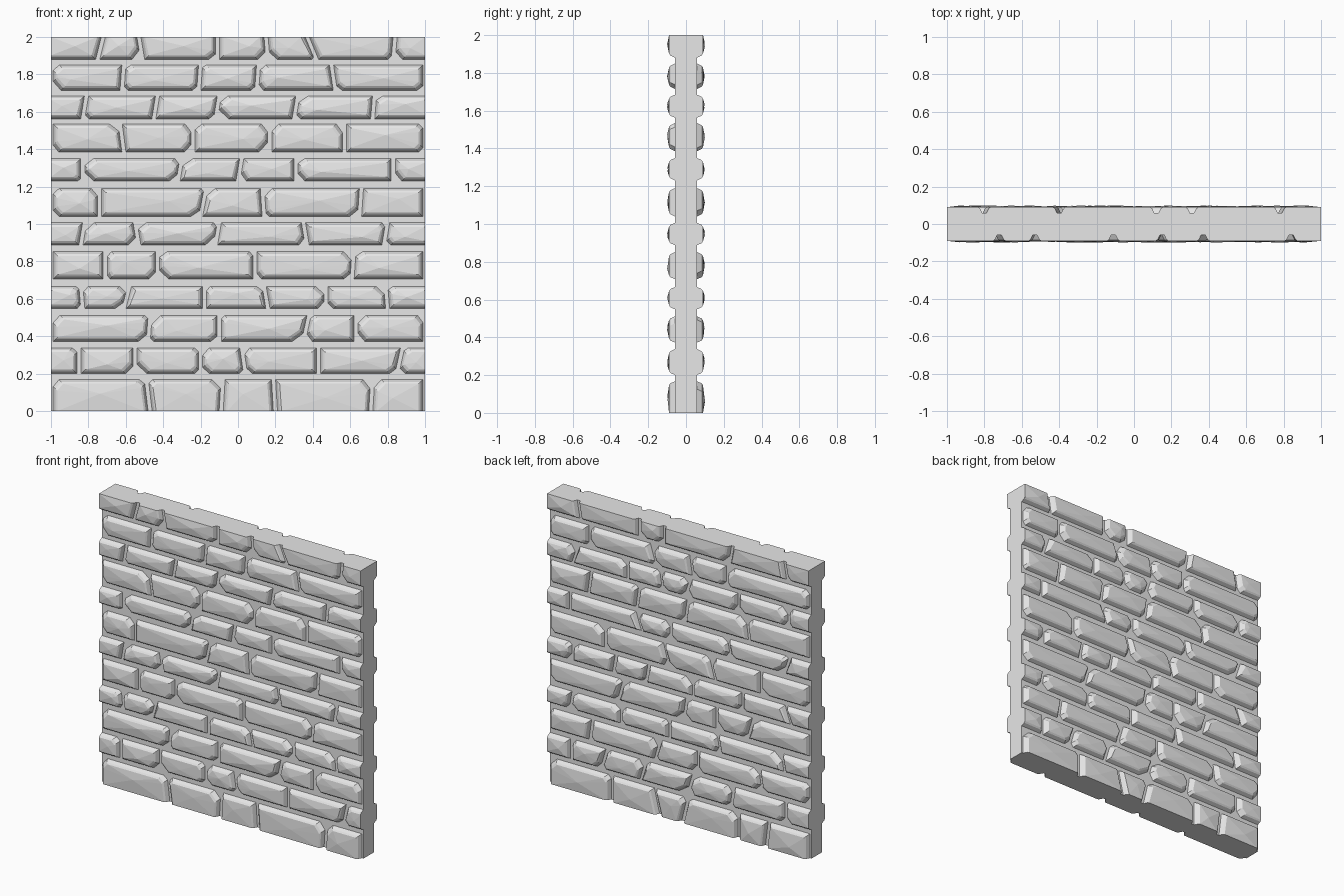
import bpy
import bmesh
import random
from mathutils import Vector

random.seed(4)
if "Cube" in bpy.data.objects:
    bpy.data.objects.remove(bpy.data.objects["Cube"], do_unlink=True)

CORE = 0.058      # half thickness of the mortar core
JOINT = 0.011     # half width of a vertical joint

# Lower and upper height of every course, bottom to top
COURSES = [(0, .168), (.2, .338), (.372, .512), (.548, .667), (.707, .852), (.887, 1.007),
           (1.04, 1.19), (1.23, 1.35), (1.385, 1.535), (1.562, 1.685), (1.715, 1.85), (1.88, 2)]

# Vertical joints in hundredths: (foot, head) for each course
FRONT = [
    [(-47, -49), (-9, -8), (20, 19), (71, 72)],
    [(-85, -85), (-55, -55), (-20, -20), (4, 2), (43, 43), (85, 88)],
    [(-48, -47), (-10, -10), (35, 38), (63, 63)],
    [(-83, -84), (-61, -58), (-18, -18), (16, 14), (47, 47), (80, 79)],
    [(-71, -71), (-43, -43), (9, 9), (61, 62)],
    [(-84, -82), (-53, -55), (-12, -10), (37, 35), (78, 80)],
    [(-74, -74), (-20, -17), (14, 13), (65, 66)],
    [(-83, -83), (-32, -30), (0, 2), (31, 31), (83, 83)],
    [(-61, -63), (-24, -24), (17, 17), (57, 57)],
    [(-83, -81), (-45, -43), (-12, -10), (30, 32), (72, 73)],
    [(-62, -61), (-21, -20), (10, 11), (52, 50)],
    [(-75, -72), (-51, -53), (-11, -11), (16, 15), (42, 37), (83, 84)],
]

# The other face: joint centres only, their lean is varied at random
BACK = [
    [-67, -45, -4, 17, 52],
    [-81, -40, -8, 28, 58, 83],
    [-62, -14, 17, 68],
    [-79, -30, 8, 45, 83],
    [-54, -28, -4, 45],
    [-83, -48, -10, 25, 50, 82],
    [-62, -25, 10, 57],
    [-82, -38, 7, 31, 84],
    [-52, -5, 32, 69],
    [-83, -45, -6, 14, 40, 80],
    [-36, -9, 20, 69],
    [-81, -39, 12, 31, 77],
]


def lean_joint(x):
    lean = random.choice([-2, -1, 0, 0, 1, 2])
    return (x - lean, x + lean)


def outline(foot, head, z0, z1, free, cuts, inset):
    """Stone outline, counter-clockwise; free = which of left, right, bottom, top are inset."""
    left, right, bottom, top = [inset * f for f in free]
    corners = [Vector((foot[0] + left, z0 + bottom)), Vector((foot[1] - right, z0 + bottom)),
               Vector((head[1] - right, z1 - top)), Vector((head[0] + left, z1 - top))]
    points = []
    for i, corner in enumerate(corners):
        if not cuts[i]:
            points.append(corner)
            continue
        before = (corners[i - 1] - corner).normalized()
        after = (corners[(i + 1) % len(corners)] - corner).normalized()
        points += [corner + before * cuts[i][0], corner + after * cuts[i][1]]
    return points


def add_stone(bm, side, foot, head, z0, z1, free):
    """Steep walls, a narrow bevel and a shallow faceted crown."""
    width = min(foot[1] - foot[0], head[1] - head[0])
    limit = min(0.05, width * 0.3)
    cuts = []
    for a, b in ((0, 2), (1, 2), (1, 3), (0, 3)):
        chipped = free[a] and free[b] and random.random() < 0.5
        size = random.uniform(0.3, 1) * limit
        cuts.append((size, size * random.uniform(0.7, 1.2)) if chipped else None)
    rings = []
    for inset, depth in ((0, CORE), (0.012, 0.083), (0.022, 0.09)):
        points = outline(foot, head, z0, z1, free, cuts, inset)
        rings.append([bm.verts.new((p.x, side * depth, p.y)) for p in points])
    centre = sum((v.co for v in rings[-1]), Vector()) / len(rings[-1])
    centre.x += random.uniform(-0.15, 0.15) * width
    centre.z += random.uniform(-0.02, 0.02)
    centre.y = side * random.uniform(0.093, 0.1)
    peak = bm.verts.new(centre)

    def face(verts):
        bm.faces.new(verts if side < 0 else verts[::-1])

    count = len(rings[0])
    for i in range(count):
        j = (i + 1) % count
        for outer, inner in zip(rings, rings[1:]):
            face([outer[i], outer[j], inner[j], inner[i]])
        face([rings[-1][i], rings[-1][j], peak])


def finish(bm, name):
    mesh = bpy.data.meshes.new(name)
    bm.to_mesh(mesh)
    bm.free()
    mesh.materials.append(stone_grey)
    bpy.context.collection.objects.link(bpy.data.objects.new(name, mesh))


stone_grey = bpy.data.materials.new("stone_grey")
grey = (0.8, 0.8, 0.8, 1)
stone_grey.diffuse_color = grey
stone_grey.use_nodes = True
stone_grey.node_tree.nodes["Principled BSDF"].inputs["Base Color"].default_value = grey

# Mortar core
core = bmesh.new()
bmesh.ops.create_cube(core, size=2)
for v in core.verts:
    v.co = (v.co.x, v.co.y * CORE, v.co.z + 1)
finish(core, "mortar_core")

# Stone courses on both faces; alternate courses run flush to the wall ends
back_joints = [[lean_joint(x) for x in row] for row in BACK]
for label, side, rows in (("front", -1, FRONT), ("back", 1, back_joints)):
    for number, ((z0, z1), joints) in enumerate(zip(COURSES, rows)):
        flush = number % 2 == 1
        end = 1 if flush else 0.988
        joints = [(foot / 100, head / 100) for foot, head in joints]
        starts = [(-end, -end)] + [(f + JOINT, h + JOINT) for f, h in joints]
        stops = [(f - JOINT, h - JOINT) for f, h in joints] + [(end, end)]
        bm = bmesh.new()
        for i, (a, b) in enumerate(zip(starts, stops)):
            free = (not (flush and i == 0), not (flush and i == len(joints)),
                    number > 0, number < len(COURSES) - 1)
            add_stone(bm, side, (a[0], b[0]), (a[1], b[1]), z0, z1, free)
        finish(bm, f"{label}_stone_course_{number + 1}")
